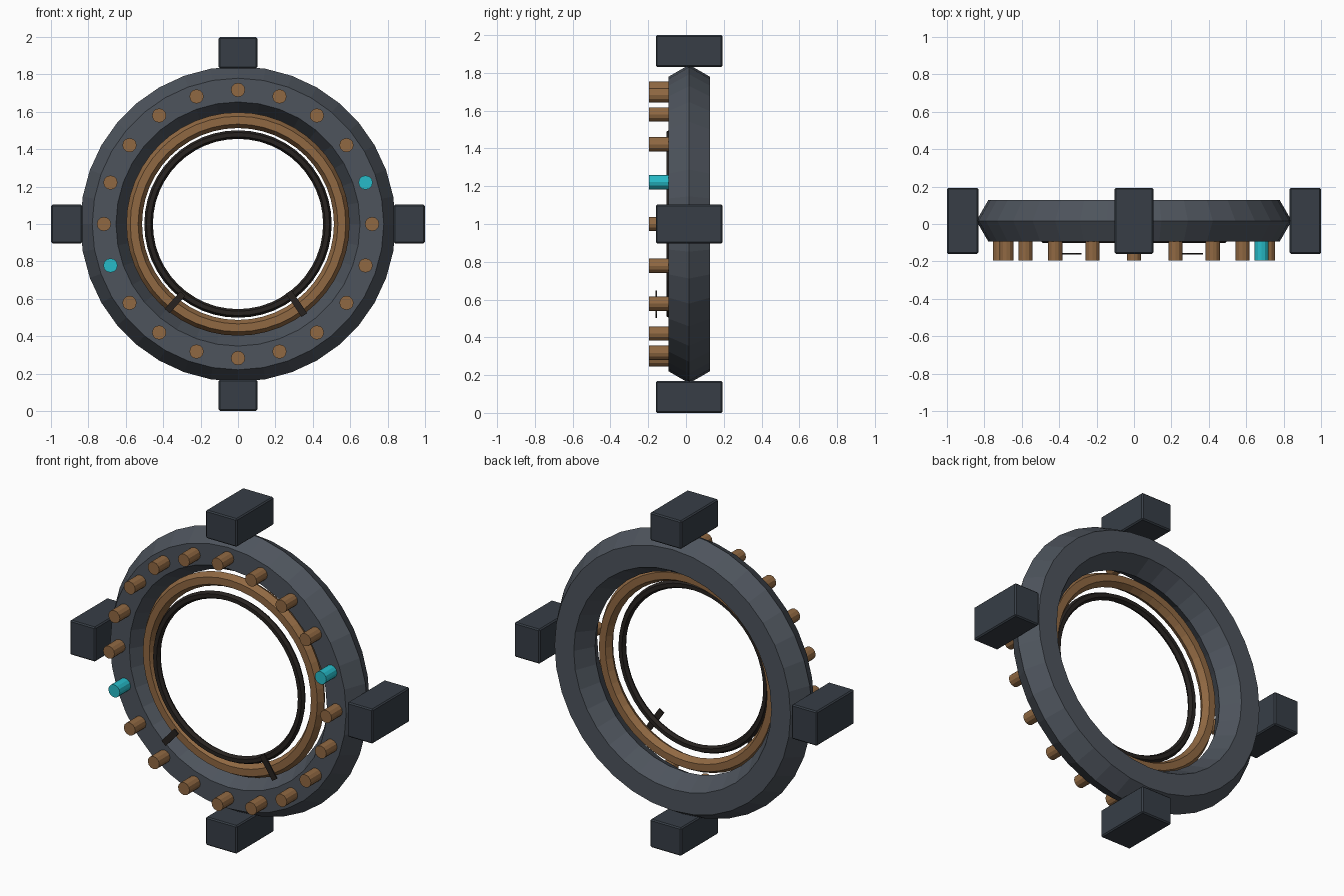
import bpy
from math import radians, cos, sin, pi, tau

if "Cube" in bpy.data.objects:
    bpy.data.objects.remove(bpy.data.objects["Cube"])

CZ = 1.0    # height of the ring axis
CY = 0.017  # depth centre of the main ring


def material(name, rgb):
    m = bpy.data.materials.new(name)
    m.diffuse_color = (*rgb, 1)
    m.use_nodes = True
    m.node_tree.nodes["Principled BSDF"].inputs["Base Color"].default_value = m.diffuse_color
    return m


STEEL = material("steel", (0.075, 0.088, 0.108))
BLOCK = material("dark_steel", (0.038, 0.048, 0.062))
BRONZE = material("bronze", (0.28, 0.14, 0.055))
BLACK = material("black", (0.020, 0.016, 0.014))
TEAL = material("teal", (0.02, 0.50, 0.58))


def finish(name, mat):
    ob = bpy.context.object
    ob.name = name
    ob.data.materials.append(mat)
    return ob


def ring(name, major, minor, y, segments, mat):
    bpy.ops.mesh.primitive_torus_add(
        major_radius=major, minor_radius=minor, major_segments=segments,
        minor_segments=6, location=(0, y, CZ), rotation=(pi / 2, 0, 0))
    return finish(name, mat)


def box(name, centre, size, mat, tilt=0, bevel=0):
    bpy.ops.mesh.primitive_cube_add(size=1, location=centre, rotation=(0, -tilt, 0))
    ob = finish(name, mat)
    ob.scale = size
    bpy.ops.object.transform_apply(location=False, rotation=False, scale=True)
    if bevel:
        mod = ob.modifiers.new("edge", "BEVEL")
        mod.width = bevel
        mod.segments = 1
    return ob


# Three nested rings with hexagonal cross-sections
ring("outer_ring", 0.716, 0.127, CY, 36, STEEL)
ring("bronze_ring", 0.555, 0.042, -0.038, 48, BRONZE)
ring("inner_ring", 0.478, 0.023, -0.082, 48, BLACK)

# Pegs round the front face, two opposite ones lit teal
for i in range(20):
    a = i * tau / 20
    bpy.ops.mesh.primitive_cylinder_add(
        vertices=12, radius=0.038, depth=0.11,
        location=(0.717 * cos(a), -0.14, CZ + 0.717 * sin(a)), rotation=(pi / 2, 0, 0))
    lit = i in (1, 11)
    finish("lit_peg" if lit else "peg", TEAL if lit else BRONZE)

# Four clamp blocks on the rim
for i in range(4):
    a = i * pi / 2
    size = (0.168, 0.353, 0.206) if i % 2 == 0 else (0.206, 0.353, 0.168)
    box("clamp_block", (0.916 * cos(a), CY, CZ + 0.916 * sin(a)), size, BLOCK, bevel=0.007)

# Two thin strips in front of the bronze ring
box("left_strip", (-0.337, -0.158, 0.581), (0.125, 0.008, 0.036), BLACK, radians(48))
box("right_strip", (0.313, -0.158, 0.575), (0.150, 0.008, 0.036), BLACK, radians(-56))
